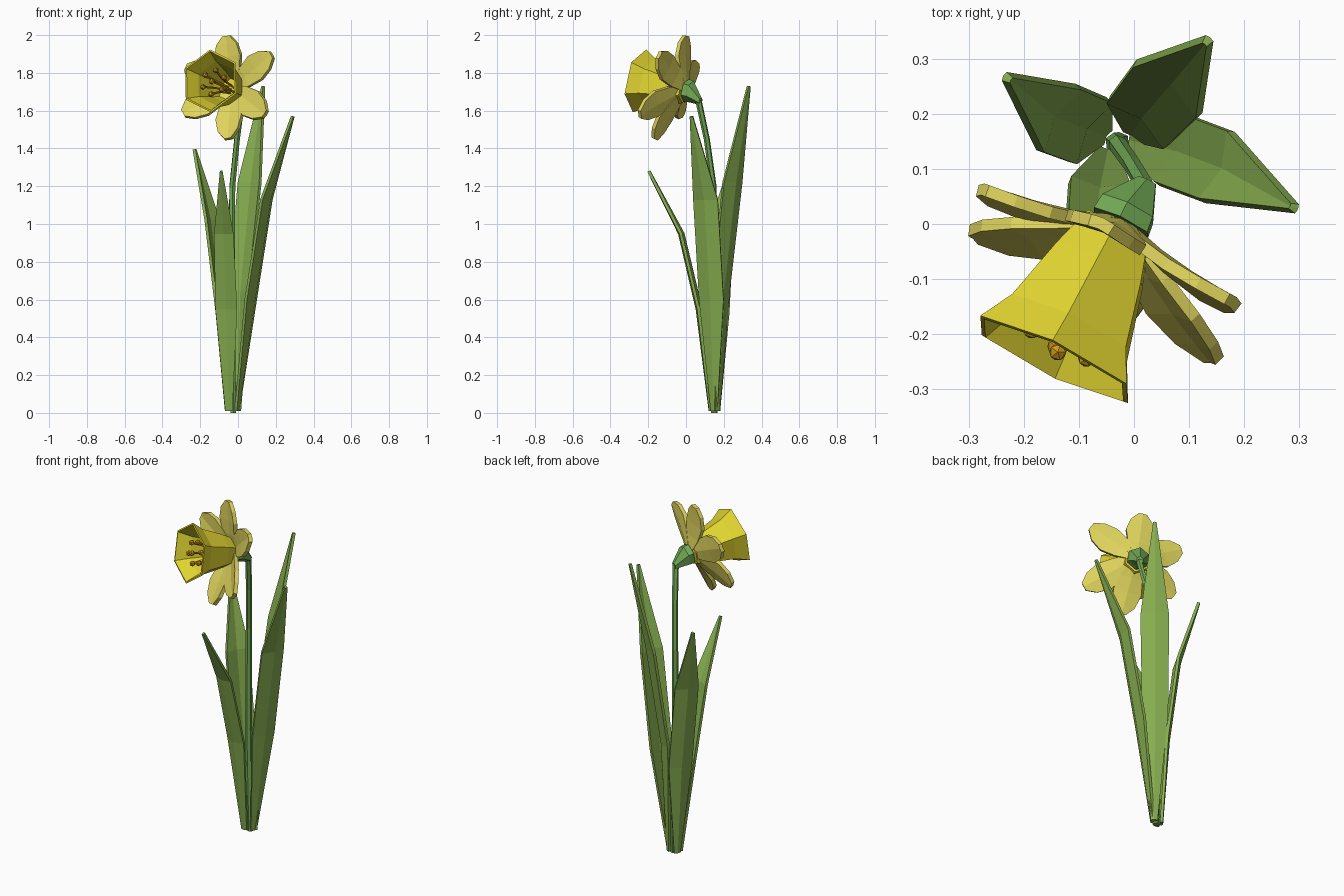
import bpy, bmesh, math
from mathutils import Vector as V

if "Cube" in bpy.data.objects:
    bpy.data.objects.remove(bpy.data.objects["Cube"])


def material(name, rgb):
    m = bpy.data.materials.new(name)
    m.diffuse_color = (*rgb, 1)
    m.use_nodes = True
    m.node_tree.nodes["Principled BSDF"].inputs["Base Color"].default_value = m.diffuse_color
    return m


LEAF = material("leaf green", (0.24, 0.42, 0.08))
STEM = material("stem green", (0.17, 0.40, 0.09))
PETAL = material("pale yellow", (0.74, 0.66, 0.11))
TRUMPET = material("deep yellow", (0.75, 0.66, 0.03))
STAMEN = material("stamen orange", (0.62, 0.33, 0.01))


def finish(bm, name, mat):
    bmesh.ops.recalc_face_normals(bm, faces=bm.faces)
    me = bpy.data.meshes.new(name)
    bm.to_mesh(me)
    bm.free()
    me.materials.append(mat)
    ob = bpy.data.objects.new(name, me)
    bpy.context.collection.objects.link(ob)
    return ob


def skin(name, rings, mat, closed=True, caps=True, thick=0.0):
    """Bridge successive rows of points; rows may be closed loops or open strips."""
    bm = bmesh.new()
    rows = [[bm.verts.new(p) for p in r] for r in rings]
    n = len(rows[0])
    for a, b in zip(rows, rows[1:]):
        for i in range(n if closed else n - 1):
            j = (i + 1) % n
            bm.faces.new((a[i], a[j], b[j], b[i]))
    if closed and caps:
        bm.faces.new(rows[0])
        bm.faces.new(rows[-1])
    ob = finish(bm, name, mat)
    if thick:
        mod = ob.modifiers.new("thickness", 'SOLIDIFY')
        mod.thickness, mod.offset = thick, 0
    return ob


def circle(c, u, v, r, n, start=0.0):
    return [c + r * (u * math.cos(math.radians(start) + math.tau * i / n)
                     + v * math.sin(math.radians(start) + math.tau * i / n)) for i in range(n)]


def tube(name, pts, radii, n, mat):
    pts = [V(p) for p in pts]
    rings = []
    for i, p in enumerate(pts):
        d = (pts[min(i + 1, len(pts) - 1)] - pts[max(i - 1, 0)]).normalized()
        u = d.cross(V((0.9, 0.1, 0.2))).normalized()
        rings.append(circle(p, u, d.cross(u), radii[i], n))
    return skin(name, rings, mat)


# Leaves: centre line points with half widths, folded slightly along the midrib
def leaf(name, pts, halves):
    pts = [V(p) for p in pts]
    out = pts[-1] - pts[0]
    out.z = 0
    out.normalize()
    side = V((-out.y, out.x, 0))
    rows = []
    for p, h in zip(pts, halves):
        fold = out * h * 0.13
        rows.append([p - side * h - fold, p + fold, p + side * h - fold])
    skin(name, rows, LEAF, closed=False, thick=0.016)


leaf("leaf_tall", [(-0.002, 0.165, 0.01), (0.012, 0.19, 0.65), (0.066, 0.252, 1.22), (0.133, 0.332, 1.73)],
     [0.017, 0.068, 0.075, 0.007])
leaf("leaf_right", [(-0.004, 0.15, 0.01), (0.075, 0.133, 0.6), (0.158, 0.102, 1.13), (0.29, 0.03, 1.57)],
     [0.017, 0.068, 0.068, 0.007])
leaf("leaf_left", [(-0.055, 0.162, 0.01), (-0.085, 0.172, 0.53), (-0.143, 0.195, 1.02), (-0.23, 0.265, 1.395)],
     [0.017, 0.066, 0.068, 0.007])
leaf("leaf_front", [(-0.048, 0.13, 0.01), (-0.062, 0.066, 0.55), (-0.075, -0.028, 0.95), (-0.088, -0.197, 1.28)],
     [0.017, 0.056, 0.05, 0.006])

# Stem
tube("stem", [(-0.025, 0.15, 0), (-0.035, 0.148, 0.6), (-0.03, 0.145, 1.2), (-0.005, 0.11, 1.45),
              (0.02, 0.068, 1.645), (0.012, 0.05, 1.68)],
     [0.017, 0.018, 0.017, 0.016, 0.017, 0.016], 6, STEM)

# Flower frame: axis points out of the trumpet
AXIS = V((-0.43, -0.88, 0.18)).normalized()
RIGHT = AXIS.cross(V((0, 0, 1))).normalized() * -1
if RIGHT.x < 0:
    RIGHT = -RIGHT
UP = RIGHT.cross(AXIS)
if UP.z < 0:
    UP = -UP
BASE = V((-0.037, -0.025, 1.712))


def hexring(s, r):
    return circle(BASE + AXIS * s, RIGHT, UP, r, 6, 36)


# Green cup behind the petals
skin("flower_cup", [circle(V((0.024, 0.078, 1.65)), RIGHT, UP, 0.02, 6, 36),
                    hexring(-0.06, 0.058), hexring(-0.03, 0.062)], STEM)

# Trumpet: outside wall, rim, inside wall
skin("trumpet", [hexring(s, r) for s, r in
                 [(-0.02, 0.07), (0.06, 0.098), (0.185, 0.132), (0.25, 0.17),
                  (0.252, 0.16), (0.18, 0.12), (0.06, 0.086), (0.0, 0.06)]], TRUMPET)

# Six petals, each aimed at its own tip
HUB = V((-0.022, 0.002, 1.715))
TIPS = [(-0.06, 0.0, 1.995), (0.18, -0.143, 1.895), (0.145, -0.245, 1.58),
        (-0.05, -0.165, 1.45), (-0.29, -0.018, 1.585), (-0.275, 0.062, 1.83)]
PROFILE = [(0.08, 0.03), (0.35, 0.06), (0.62, 0.077), (0.85, 0.06), (1.0, 0.022)]
for k, tip in enumerate(TIPS):
    d = V(tip) - HUB
    side = AXIS.cross(d).normalized()
    up = d.cross(side).normalized()
    if up.dot(AXIS) < 0:
        up = -up
    rows = []
    for t, h in PROFILE:
        c = HUB + d * t + up * 0.05 * t * (1 - t)
        rows.append([c - side * h + up * h * 0.08, c - up * h * 0.05, c + side * h + up * h * 0.08])
    skin(f"petal_{k + 1}", rows, PETAL, closed=False, thick=0.022)

# Stamens: thin filaments with small faceted anthers, around a central pistil
for k in range(7):
    a = math.tau * k / 6 + 0.4
    r = 0 if k == 6 else 1
    off = (RIGHT * math.cos(a) + UP * math.sin(a)) * r
    tip = BASE + AXIS * (0.235 if k == 6 else 0.215) + off * 0.065
    tube(f"filament_{k + 1}", [BASE + off * 0.02, BASE + AXIS * 0.12 + off * 0.035, tip],
         [0.006] * 3, 4, STAMEN)
    bm = bmesh.new()
    bmesh.ops.create_icosphere(bm, subdivisions=1, radius=0.017)
    bmesh.ops.translate(bm, verts=bm.verts, vec=tip)
    finish(bm, f"anther_{k + 1}", STAMEN)
